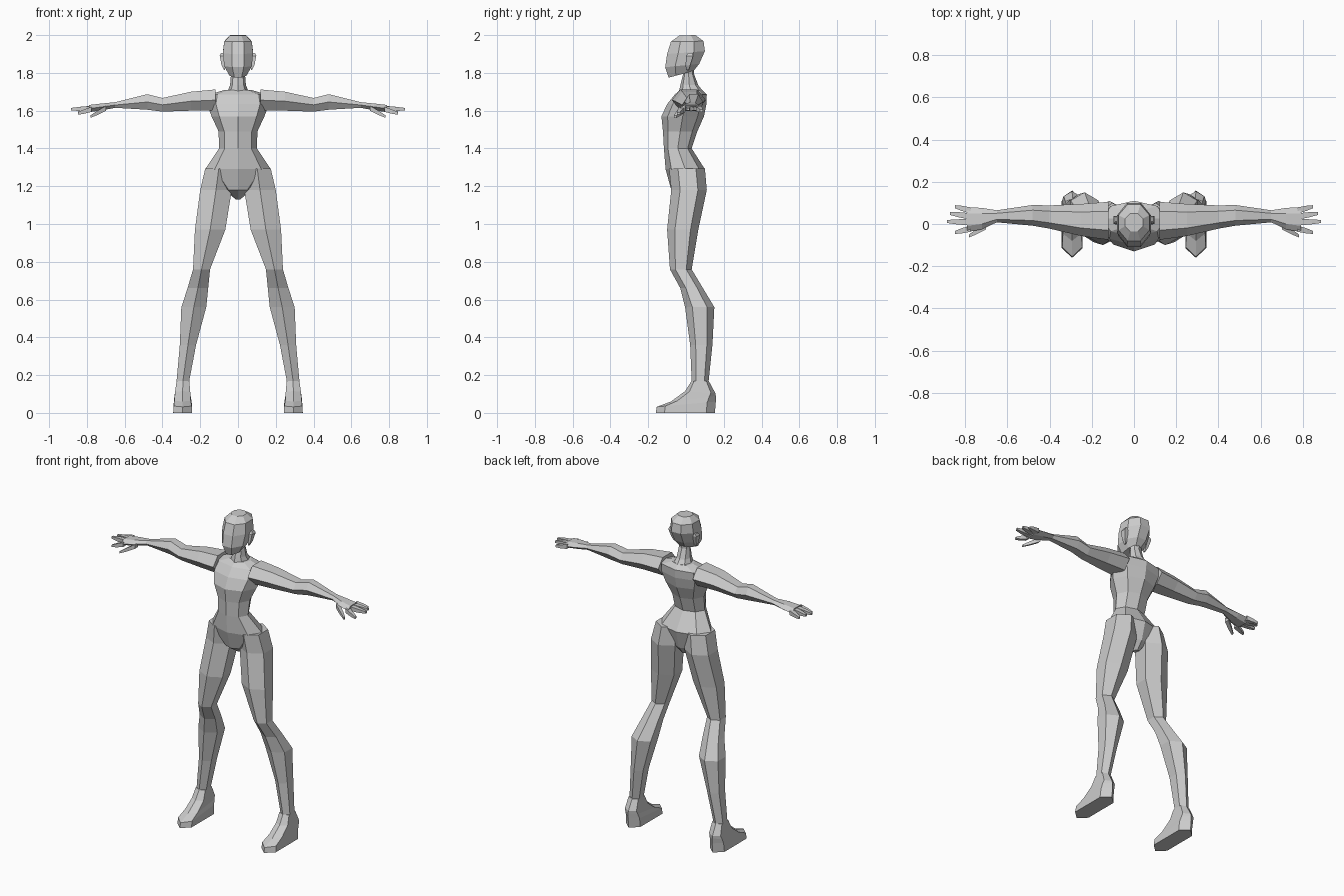
import bpy, bmesh, math
from mathutils import Vector

if "Cube" in bpy.data.objects:
    bpy.data.objects.remove(bpy.data.objects["Cube"])

grey = bpy.data.materials.new("plain grey")
grey.diffuse_color = (0.6, 0.6, 0.6, 1)
grey.use_nodes = True
grey.node_tree.nodes["Principled BSDF"].inputs["Base Color"].default_value = grey.diffuse_color


def section(n, phase=0.0, power=1.0):
    """Unit polygon (u, v) filling -1..1; v = -1 is the front."""
    pts = []
    for k in range(n):
        a = 2 * math.pi * k / n + phase
        s, c = math.sin(a), -math.cos(a)
        pts.append((s, math.copysign(abs(c) ** power, c) if abs(c) > 1e-6 else 0))
    mu = max(abs(p[0]) for p in pts)
    mv = max(abs(p[1]) for p in pts)
    return [(u / mu, v / mv) for u, v in pts]


def lerp(a, b, t):
    return a + (b - a) * (t + 1) / 2


def upright(sec, x0, x1, yf, yb, zf, zb=None):
    """Cross-section of a vertical part, optionally tilted front to back."""
    zb = zf if zb is None else zb
    return [Vector((lerp(x0, x1, u), lerp(yf, yb, v), lerp(zf, zb, v))) for u, v in sec]


def sideways(sec, x, yf, yb, z0, z1):
    """Cross-section of a part running along x."""
    return [Vector((x, lerp(yf, yb, v), lerp(z0, z1, u))) for u, v in sec]


def loft(name, rings, mirror=False):
    bm = bmesh.new()
    loops = [[bm.verts.new(p) for p in r] for r in rings]
    n = len(loops[0])
    for a, b in zip(loops, loops[1:]):
        for i in range(n):
            j = (i + 1) % n
            bm.faces.new((a[i], a[j], b[j], b[i]))
    bm.faces.new(loops[0])
    bm.faces.new(loops[-1])
    bmesh.ops.recalc_face_normals(bm, faces=bm.faces)
    me = bpy.data.meshes.new(name)
    bm.to_mesh(me)
    bm.free()
    me.materials.append(grey)
    ob = bpy.data.objects.new(name, me)
    bpy.context.collection.objects.link(ob)
    if mirror:
        ob.modifiers.new("mirror", 'MIRROR').use_axis[0] = True
    return ob


OCT, OCT_FLAT = section(8), section(8, math.pi / 8)
HEX, FOOT, QUAD = section(6), section(6, 0, 0.5), section(4, math.pi / 4)

# torso: z, half width, front y, back y
torso = [(1.13, .012, .0, .03), (1.18, .07, -.078, .07), (1.29, .174, -.108, .10),
         (1.40, .10, -.117, .03), (1.49, .103, -.122, .06), (1.57, .14, -.13, .095),
         (1.635, .165, -.10, .108), (1.685, .155, -.06, .11), (1.71, .07, -.03, .085)]
loft("torso", [upright(OCT, -w, w, f, b, z) for z, w, f, b in torso])

# neck
neck = [(1.69, .06, -.04, .10), (1.735, .042, -.03, .065),
        (1.795, .037, -.015, .042), (1.84, .037, -.015, .045)]
loft("neck", [upright(OCT, -w, w, f, b, z) for z, w, f, b in neck])

# head: half width, front y, back y, front z, back z
head = [(.045, -.092, .04, 1.775, 1.81), (.073, -.11, .07, 1.83, 1.848),
        (.08, -.10, .10, 1.90, 1.915), (.073, -.08, .093, 1.965, 1.968),
        (.042, -.035, .05, 1.998, 2.0)]
loft("head", [upright(OCT_FLAT, -w, w, f, b, zf, zb) for w, f, b, zf, zb in head])

# ears
ear = [(.068, .074, .0, .015, 1.815), (.07, .087, -.002, .022, 1.84),
       (.072, .097, .0, .038, 1.89), (.074, .09, .012, .034, 1.905)]
loft("ears", [upright(QUAD, *e) for e in ear], True)

# arms down to the palm: x, front y, back y, low z, high z
arm = [(.12, -.075, .105, 1.60, 1.712), (.25, -.057, .095, 1.60, 1.70),
       (.40, -.022, .088, 1.595, 1.667), (.48, -.008, .09, 1.605, 1.687),
       (.65, .008, .065, 1.615, 1.645), (.72, -.025, .076, 1.602, 1.638),
       (.79, -.038, .08, 1.592, 1.63)]
loft("arms", [sideways(HEX, *r) for r in arm], True)

# fingers and thumb: start, end, half thickness
digits = {"index_fingers": ((.775, -.022, 1.607), (.848, -.04, 1.585)),
          "middle_fingers": ((.775, .008, 1.611), (.885, .012, 1.608)),
          "ring_fingers": ((.775, .036, 1.612), (.872, .05, 1.609)),
          "little_fingers": ((.775, .064, 1.611), (.848, .082, 1.60)),
          "thumbs": ((.70, -.01, 1.612), (.782, -.057, 1.568))}
for name, (a, b) in digits.items():
    rings = []
    for t, r in ((0, .015), (.6, .012), (1, .007)):
        x, y, z = Vector(a).lerp(Vector(b), t)
        rings.append(sideways(QUAD, x, y - r, y + r, z - r * .9, z + r * .9))
    loft(name, rings, True)

# legs: inner x, outer x, front y, back y, z
leg = [(.03, .173, -.09, .10, 1.295), (.033, .20, -.078, .11, 1.18),
       (.067, .228, -.10, .065, .97), (.148, .238, -.085, .03, .76),
       (.158, .267, -.03, .09, .66), (.168, .30, -.005, .15, .56),
       (.222, .308, .022, .14, .36), (.258, .325, .03, .12, .17)]
loft("legs", [upright(HEX, *r) for r in leg], True)

# feet: inner x, outer x, front y, back y, front z, back z
foot = [(.258, .325, .03, .12, .17, .17), (.253, .333, -.005, .155, .115, .105),
        (.25, .337, -.08, .158, .06, .09), (.245, .34, -.155, .158, .032, .06),
        (.243, .343, -.16, .153, 0, 0)]
loft("feet", [upright(FOOT, *r) for r in foot], True)
